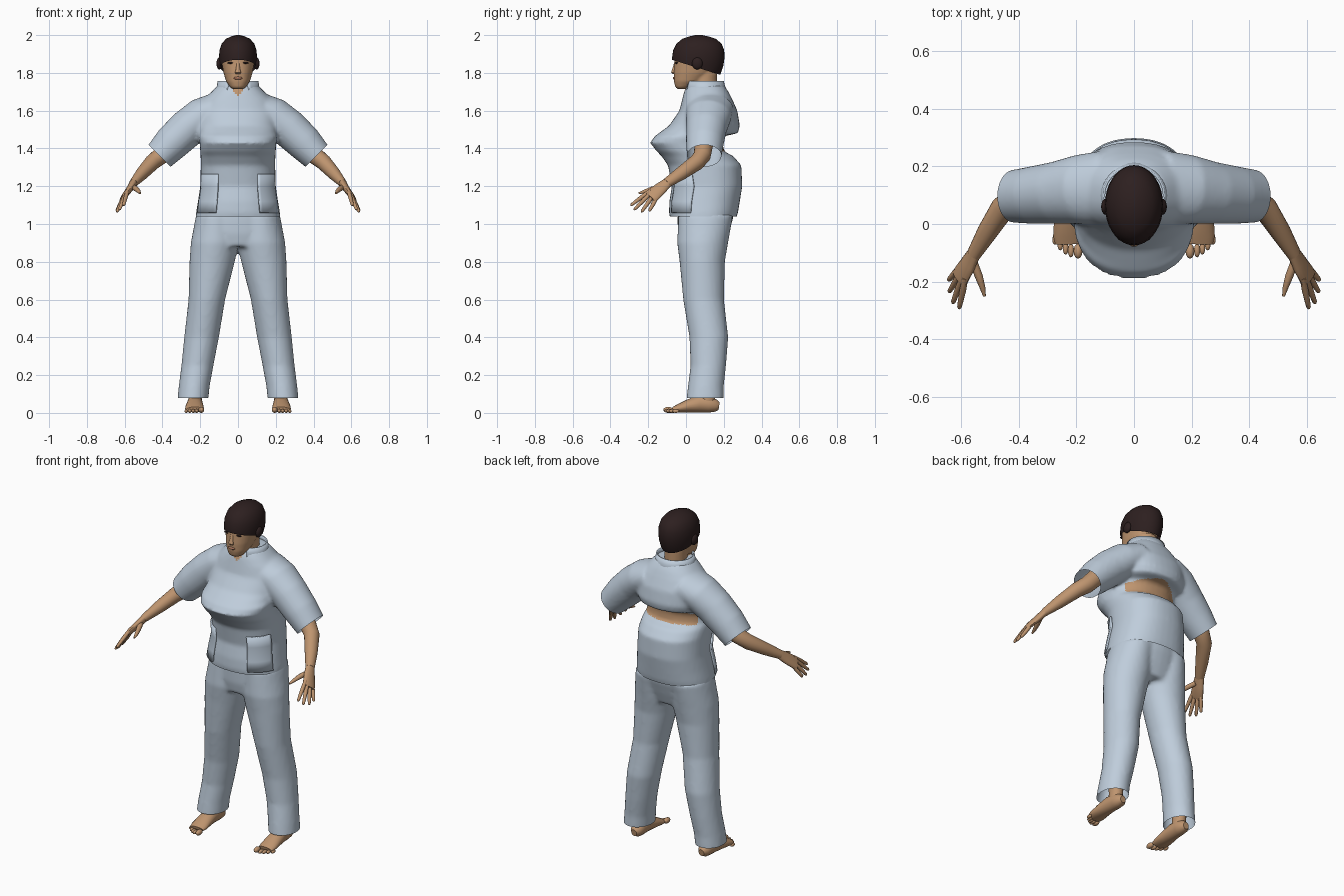
import bpy, bmesh, math
from mathutils import Vector

if "Cube" in bpy.data.objects:
    bpy.data.objects.remove(bpy.data.objects["Cube"])


def material(name, rgb):
    m = bpy.data.materials.new(name)
    m.diffuse_color = (*rgb, 1)
    m.use_nodes = True
    m.node_tree.nodes["Principled BSDF"].inputs["Base Color"].default_value = m.diffuse_color
    return m


CLOTH = material("pale blue cloth", (0.52, 0.61, 0.71))
SKIN = material("skin", (0.52, 0.30, 0.16))
HAIR = material("dark hair", (0.026, 0.014, 0.014))
LIPS = material("lips", (0.40, 0.18, 0.11))


def tube(bm, rings, n=24, follow=False, arc=None, power=1.0, sx=1):
    """Loft ovals (x, y, z, a, b); level rings, or rings square to the path."""
    pts = [Vector(r[:3]) for r in rings]
    whole = (pts[-1] - pts[0]).normalized()
    ref = Vector((1, 0, 0)) if abs(whole.y) > 0.85 else Vector((0, 1, 0))
    a0, a1 = arc or (0, 360)
    count = n + 1 if arc else n
    rows = []
    for i, r in enumerate(rings):
        u, w = Vector((1, 0, 0)), Vector((0, 1, 0))
        if follow:
            t = (pts[min(i + 1, len(pts) - 1)] - pts[max(i - 1, 0)]).normalized()
            u = (ref - t * ref.dot(t)).normalized()
            w = t.cross(u)
        row = []
        for k in range(count):
            ang = math.radians(a0 + (a1 - a0) * k / n)
            c, s = math.cos(ang), math.sin(ang)
            c, s = (math.copysign(abs(v) ** power, v) for v in (c, s))
            p = pts[i] + u * c * r[3] + w * s * r[4]
            row.append(bm.verts.new((p.x * sx, p.y, p.z)))
        rows.append(row)
    for lo, hi in zip(rows, rows[1:]):
        for k in range(n):
            j = (k + 1) % count
            bm.faces.new((lo[k], lo[j], hi[j], hi[k]))
    if not arc:
        bm.faces.new(rows[0])
        bm.faces.new(rows[-1])


def level(table):
    """(z, half width, front y, back y) -> level oval rings."""
    return [(0, (f + b) / 2, z, rx, (b - f) / 2) for z, rx, f, b in table]


def finish(name, bm, *mats, angle=50):
    bmesh.ops.recalc_face_normals(bm, faces=bm.faces[:])
    me = bpy.data.meshes.new(name)
    bm.to_mesh(me)
    bm.free()
    for m in mats:
        me.materials.append(m)
    ob = bpy.data.objects.new(name, me)
    bpy.context.collection.objects.link(ob)
    bpy.ops.object.select_all(action='DESELECT')
    ob.select_set(True)
    bpy.context.view_layer.objects.active = ob
    bpy.ops.object.shade_smooth_by_angle(angle=math.radians(angle))
    return ob


def fuse(bm, voxel=0.011, smooth=4):
    """Merge overlapping volumes into one soft skin and return it as a bmesh."""
    ob = finish("fused", bm)
    mod = ob.modifiers.new("remesh", 'REMESH')
    mod.mode, mod.voxel_size = 'VOXEL', voxel
    mod = ob.modifiers.new("smooth", 'SMOOTH')
    mod.factor, mod.iterations = 0.5, smooth
    me = bpy.data.meshes.new_from_object(ob.evaluated_get(bpy.context.evaluated_depsgraph_get()))
    out = bmesh.new()
    out.from_mesh(me)
    old = ob.data
    bpy.data.objects.remove(ob)
    bpy.data.meshes.remove(old)
    bpy.data.meshes.remove(me)
    return out


def cut(bm, point, normal, test=lambda p: True):
    """Open the surface beyond a plane, only where test holds."""
    faces = [f for f in bm.faces if test(f.calc_center_median())]
    geom = set(faces)
    for f in faces:
        geom.update(f.verts)
        geom.update(f.edges)
    bmesh.ops.bisect_plane(bm, geom=list(geom), plane_co=point, plane_no=normal, clear_outer=True)


def ball(bm, center, size, n=16):
    new = bmesh.ops.create_uvsphere(bm, u_segments=n, v_segments=n // 2 + 2, radius=1)["verts"]
    for v in new:
        v.co = Vector([c + s * q for c, s, q in zip(center, size, v.co)])


# Shirt: torso and short sleeves
torso = level([
    (1.01, .226, -.08, .26), (1.06, .222, -.09, .275), (1.12, .212, -.088, .285),
    (1.20, .20, -.075, .298), (1.31, .197, -.095, .293), (1.36, .198, -.13, .25),
    (1.385, .20, -.155, .20), (1.43, .203, -.19, .195), (1.465, .21, -.165, .20),
    (1.48, .21, -.145, .275), (1.52, .215, -.09, .285), (1.60, .215, -.035, .272),
    (1.66, .18, -.02, .245), (1.70, .14, -.01, .225), (1.735, .105, .005, .20)])
sleeve = [(.10, .125, 1.61, .13, .09), (.19, .12, 1.57, .12, .10), (.27, .108, 1.505, .108, .102),
          (.35, .10, 1.43, .10, .096), (.43, .095, 1.345, .09, .080)]
bm = bmesh.new()
tube(bm, torso, 40, power=0.88)
for sx in (1, -1):
    tube(bm, sleeve, 28, follow=True, sx=sx)
bm = fuse(bm)
for sx in (1, -1):
    cut(bm, (.412 * sx, .095, 1.358), (.7 * sx, 0, -.7), lambda p: p.x * sx > .3)
cut(bm, (0, 0, 1.04), (0, 0, -1))
for f in bm.faces:
    c = f.calc_center_median()
    bare_back = abs(c.x) < .17 and c.y > .1 and 1.385 < c.z < 1.475 - 1.2 * c.x ** 2
    open_neck = c.y < .08 and c.z > 1.675 and abs(c.x) < (c.z - 1.67) * .7
    f.material_index = 1 if bare_back or open_neck else 0
finish("shirt", bm, CLOTH, SKIN)

# Folded side panels on the lower shirt front
bm = bmesh.new()
panel = [(x, y, z, a + .007, b + .009) for x, y, z, a, b in torso[1:4]]
panel.append((0, .1, 1.265, .206, .193))
tube(bm, panel, 10, arc=(-62, -18), power=0.88)
tube(bm, panel, 10, arc=(-62, -18), power=0.88, sx=-1)
ob = finish("shirt_side_panels", bm, CLOTH)
ob.modifiers.new("thickness", 'SOLIDIFY').thickness = 0.01

# Standing collar, open at the front, with pointed tips
bm = bmesh.new()
tube(bm, level([(1.69, .135, -.02, .225), (1.73, .112, -.005, .207), (1.757, .108, 0, .20)]),
     30, arc=(-62, 242))
for v in bm.verts:
    if v.co.y < .03 and v.co.z < 1.7:
        v.co.z -= .015
ob = finish("collar", bm, CLOTH)
ob.modifiers.new("thickness", 'SOLIDIFY').thickness = 0.008

# Trousers
bm = bmesh.new()
leg = [(.24, .10, .06, .082, .10), (.232, .105, .14, .082, .095), (.215, .118, .25, .085, .094),
       (.193, .121, .40, .092, .103), (.165, .093, .60, .097, .108), (.137, .086, .80, .12, .12),
       (.122, .088, .90, .128, .135), (.112, .105, 1.05, .11, .145)]
for sx in (1, -1):
    tube(bm, leg, 28, sx=sx)
tube(bm, level([(.88, .20, -.03, .2), (.95, .236, -.043, .225), (1.03, .222, -.045, .25),
                (1.09, .205, -.04, .25)]), 32)
bm = fuse(bm, 0.012)
cut(bm, (0, 0, .08), (0, 0, -1))
finish("trousers", bm, CLOTH)

# Arms, hands and fingers
arm = [(.33, .10, 1.45, .05, .05), (.41, .085, 1.36, .046, .046), (.455, .055, 1.325, .043, .042),
       (.51, -.03, 1.265, .036, .034), (.555, -.105, 1.215, .027, .022)]
palm = [(.55, -.095, 1.222, .026, .021), (.572, -.135, 1.188, .036, .018),
        (.60, -.18, 1.15, .042, .015), (.607, -.192, 1.142, .036, .011)]
fingers = [((.588, -.205, 1.165), (.606, -.293, 1.098)), ((.600, -.20, 1.150), (.628, -.275, 1.075)),
           ((.608, -.183, 1.138), (.641, -.236, 1.063)), ((.613, -.162, 1.127), (.643, -.195, 1.068))]
for sx, side in ((1, "left"), (-1, "right")):
    bm = bmesh.new()
    tube(bm, arm, 20, follow=True, sx=sx)
    tube(bm, palm, 16, follow=True, sx=sx)
    for a, b in fingers:
        a, b = Vector(a), Vector(b)
        tube(bm, [(*a.lerp(b, t), r, r) for t, r in
                  ((-.2, .010), (.3, .0115), (.7, .0095), (.93, .008), (1, .004))], 10, True, sx=sx)
    tube(bm, [(.555, -.135, 1.195, .014, .014), (.538, -.18, 1.185, .014, .014),
              (.525, -.22, 1.172, .010, .010), (.518, -.25, 1.163, .005, .005)], 10, True, sx=sx)
    finish(side + "_arm", bm, SKIN)

# Feet with ankles and toes
foot = [(.225, .175, .035, .018, .02), (.225, .155, .038, .034, .034), (.226, .12, .045, .039, .043),
        (.228, .07, .048, .041, .046), (.23, .01, .036, .047, .034), (.23, -.04, .024, .05, .022),
        (.229, -.068, .018, .044, .014)]
for sx, side in ((1, "left"), (-1, "right")):
    bm = bmesh.new()
    tube(bm, foot, 20, follow=True, sx=sx)
    tube(bm, [(.226, .11, .04, .036, .042), (.226, .115, .10, .036, .042), (.222, .115, .2, .045, .05)],
         18, sx=sx)
    for k in range(5):
        r = .016 if k == 0 else .0115 - .0005 * k
        x, y = (.194 if k == 0 else .2 + .0185 * k), -.094 + .0025 * k * k
        ball(bm, (x * sx, y, r), (r * .95, .026 - .002 * k, r))
    finish(side + "_foot", bm, SKIN)

# Head, neck, nose
bm = bmesh.new()
tube(bm, level([(1.715, .028, -.046, .0), (1.725, .042, -.057, .03), (1.755, .063, -.064, .09),
                (1.80, .077, -.065, .14), (1.85, .086, -.061, .17), (1.90, .089, -.06, .185),
                (1.95, .07, -.03, .15)]), 28, power=0.92)
tube(bm, level([(1.66, .075, .0, .18), (1.72, .062, .025, .165), (1.80, .062, .03, .165)]), 20)
bm = fuse(bm, 0.007, 3)
tube(bm, [(0, -.054, 1.855, .008, .008), (0, -.063, 1.82, .011, .010), (0, -.068, 1.803, .016, .011),
          (0, -.062, 1.793, .012, .006)], 12)
finish("head", bm, SKIN)

bm = bmesh.new()
ball(bm, (0, -.062, 1.772), (.023, .008, .008))
finish("lips", bm, LIPS)
bm = bmesh.new()
for sx in (1, -1):
    ball(bm, (.039 * sx, -.050, 1.853), (.018, .008, .005))
finish("eyes", bm, HAIR)

# Hair cap with a rising front hairline, and side tufts over the ears
bm = bmesh.new()
tube(bm, level([(1.76, .07, -.05, .165), (1.80, .088, -.068, .185), (1.84, .097, -.074, .198),
                (1.88, .101, -.074, .204), (1.92, .098, -.068, .202), (1.955, .086, -.05, .188),
                (1.98, .064, -.02, .158), (1.994, .035, .02, .115), (2.0, .010, .05, .085)]), 36)
cut(bm, (0, -.07, 1.868), (0, -.31, -1))
for sx in (1, -1):
    ball(bm, (.098 * sx, .06, 1.85), (.016, .028, .032))
finish("hair", bm, HAIR)
